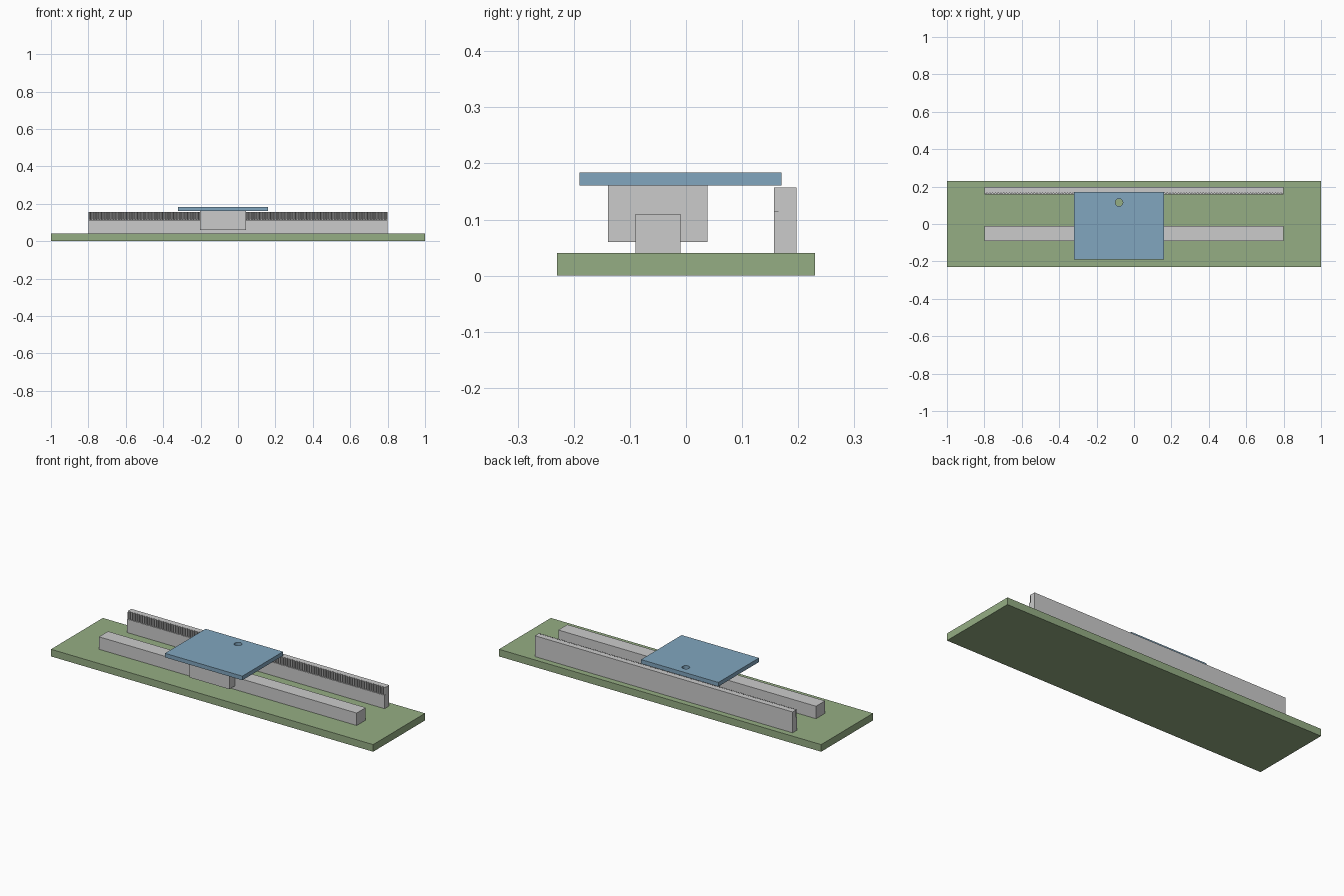
import bpy, bmesh

if "Cube" in bpy.data.objects:
    bpy.data.objects.remove(bpy.data.objects["Cube"])

def material(name, color):
    m = bpy.data.materials.new(name)
    m.diffuse_color = (*color, 1)
    m.use_nodes = True
    m.node_tree.nodes["Principled BSDF"].inputs["Base Color"].default_value = m.diffuse_color
    return m

def prism(name, points, z0, z1, mat=None):
    """Extrude a closed xy outline from z0 to z1."""
    bm = bmesh.new()
    face = bm.faces.new([bm.verts.new((x, y, z0)) for x, y in points])
    top = bmesh.ops.extrude_face_region(bm, geom=[face])["geom"]
    bmesh.ops.translate(bm, vec=(0, 0, z1 - z0),
                        verts=[v for v in top if isinstance(v, bmesh.types.BMVert)])
    bmesh.ops.recalc_face_normals(bm, faces=bm.faces)
    me = bpy.data.meshes.new(name)
    bm.to_mesh(me)
    bm.free()
    ob = bpy.data.objects.new(name, me)
    bpy.context.collection.objects.link(ob)
    if mat:
        me.materials.append(mat)
    return ob

def box(name, x0, x1, y0, y1, z0, z1, mat=None):
    return prism(name, [(x0, y0), (x1, y0), (x1, y1), (x0, y1)], z0, z1, mat)

green = material("green", (0.30, 0.42, 0.23))
blue = material("blue", (0.22, 0.38, 0.52))

# Base, guide rail and bearing carriage
box("base_plate", -1, 1, -0.23, 0.23, 0, 0.04, green)
box("guide_rail", -0.8, 0.8, -0.09, -0.01, 0.04, 0.11)
box("carriage_block", -0.204, 0.044, -0.139, 0.038, 0.06, 0.161)

# Carriage plate with a through hole for the pinion shaft
plate = box("carriage_plate", -0.32, 0.16, -0.19, 0.17, 0.161, 0.184, blue)
bpy.ops.mesh.primitive_cylinder_add(vertices=32, radius=0.02, depth=0.2,
                                    location=(-0.08, 0.115, 0.17))
cutter = bpy.context.object
cutter.name = "shaft_hole_cutter"
cutter.hide_render = True
cutter.display_type = 'WIRE'
cut = plate.modifiers.new("shaft_hole", 'BOOLEAN')
cut.object = cutter
cut.operation = 'DIFFERENCE'
cut.solver = 'EXACT'

# Rack: solid lower body, toothed upper strip facing the carriage
TIP, ROOT, BACK, SPLIT, TOP = 0.157, 0.167, 0.197, 0.115, 0.157
TEETH = 108
pitch = 1.6 / TEETH
box("rack_body", -0.8, 0.8, TIP, BACK, 0.04, SPLIT)
outline = [(-0.8, BACK), (-0.8, ROOT)]
for i in range(TEETH):
    c = -0.8 + (i + 0.5) * pitch
    outline += [(c - 0.37 * pitch, ROOT), (c - 0.13 * pitch, TIP),
                (c + 0.13 * pitch, TIP), (c + 0.37 * pitch, ROOT)]
outline += [(0.8, ROOT), (0.8, BACK)]
prism("rack_teeth", outline, SPLIT, TOP)
